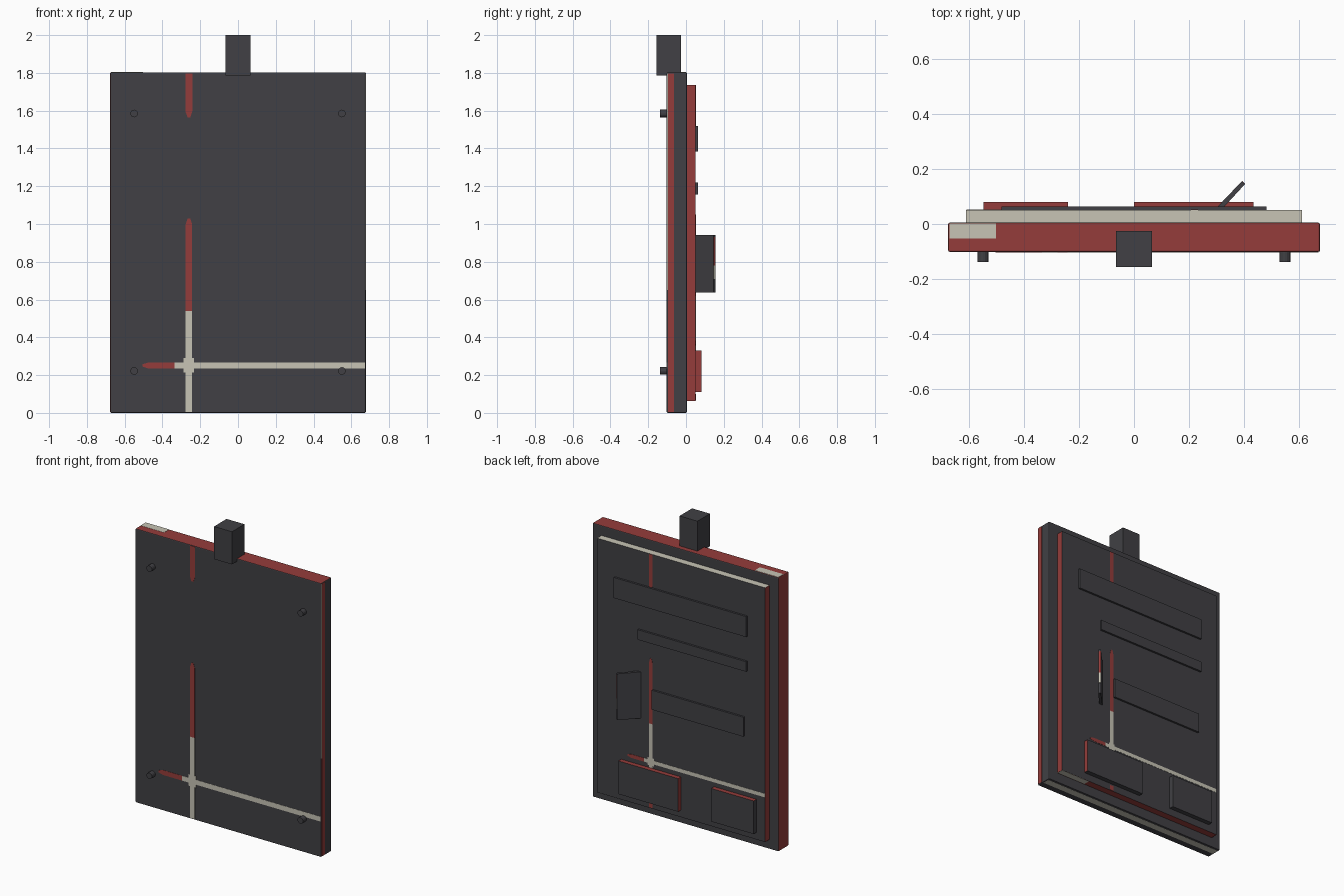
import bpy, bmesh, math
from mathutils import Vector

if "Cube" in bpy.data.objects:
    bpy.data.objects.remove(bpy.data.objects["Cube"])


def material(name, rgb):
    m = bpy.data.materials.new(name)
    m.diffuse_color = (*rgb, 1)
    m.use_nodes = True
    m.node_tree.nodes["Principled BSDF"].inputs["Base Color"].default_value = m.diffuse_color
    return m


DARK, RED, PALE = 0, 1, 2
MATS = [material("charcoal", (0.052, 0.051, 0.058)),
        material("worn_red", (0.30, 0.046, 0.043)),
        material("pale_grey", (0.57, 0.55, 0.46))]


def finish(name, bm, rule, bevel=0.0):
    """Turn a bmesh into an object, colouring faces by a rule on their normal."""
    bmesh.ops.recalc_face_normals(bm, faces=bm.faces)
    bm.normal_update()
    for f in bm.faces:
        f.material_index = rule(f.normal) if callable(rule) else rule
    me = bpy.data.meshes.new(name)
    bm.to_mesh(me)
    bm.free()
    ob = bpy.data.objects.new(name, me)
    bpy.context.collection.objects.link(ob)
    for m in MATS:
        me.materials.append(m)
    if bevel:
        mod = ob.modifiers.new("edge", 'BEVEL')
        mod.width, mod.segments = bevel, 2
    return ob


def box(name, x, y, z, rule=DARK, bevel=0.0):
    bm = bmesh.new()
    bmesh.ops.create_cube(bm, size=1)
    for v in bm.verts:
        v.co = Vector([a[0] + (a[1] - a[0]) * (c + 0.5) for a, c in zip((x, y, z), v.co)])
    return finish(name, bm, rule, bevel)


def prism(name, pts, axis, lo, hi, rule=DARK):
    """Extrude a 2D outline: axis 'y' uses (x, z) points, axis 'z' uses (x, y)."""
    place = (lambda p, t: (p[0], t, p[1])) if axis == 'y' else (lambda p, t: (p[0], p[1], t))
    bm = bmesh.new()
    f = bm.faces.new([bm.verts.new(place(p, lo)) for p in pts])
    r = bmesh.ops.extrude_face_region(bm, geom=[f])
    d = Vector(place((0, 0), hi - lo))
    bmesh.ops.translate(bm, vec=d, verts=[v for v in r['geom'] if isinstance(v, bmesh.types.BMVert)])
    return finish(name, bm, rule)


def sides(top, bottom, right, left):
    def rule(n):
        if n.z > 0.7:
            return top
        if n.z < -0.7:
            return bottom
        if n.x > 0.7:
            return right
        return left if n.x < -0.7 else DARK
    return rule


# main slab and raised back panel
box("main_slab", (-0.677, 0.677), (-0.102, 0.005), (0, 1.803), sides(RED, DARK, DARK, RED), 0.006)
box("back_panel", (-0.612, 0.612), (0, 0.051), (0.064, 1.737), sides(PALE, RED, RED, RED))

# top block
box("top_block", (-0.065, 0.065), (-0.156, -0.026), (1.785, 2.0))

# round pegs on the front
for sx in (-0.55, 0.55):
    for z in (0.222, 1.585):
        pts = [(sx + 0.02 * math.cos(a * math.pi / 8), z + 0.02 * math.sin(a * math.pi / 8))
               for a in range(16)]
        prism("front_peg", pts, 'y', -0.138, -0.09)

# flat bars on the back
for x0, x1, z0, z1 in ((-0.482, 0.482, 1.383, 1.518),
                       (-0.482, 0.31, 1.155, 1.221),
                       (-0.462, 0.205, 0.722, 0.850)):
    box("back_bar", (x0, x1), (0.045, 0.064), (z0, z1))

# two low boxes on the back
box("large_back_box", (0, 0.436), (0.045, 0.081), (0.111, 0.329), sides(RED, DARK, RED, RED))
box("small_back_box", (-0.549, -0.24), (0.045, 0.081), (0.111, 0.329), sides(RED, DARK, DARK, DARK))

# slanted flap on the back, with a worn outer edge
flap = [(0.294, 0.046), (0.308, 0.034), (0.402, 0.144), (0.391, 0.155)]
flap = [(0.292, 0.05), (0.306, 0.038), (0.404, 0.145), (0.393, 0.156)]
prism("back_flap", flap, 'z', 0.637, 0.942)


def edge_plate(name, z0, z1, mat):
    e = 0.0012
    a, b = Vector(flap[2]), Vector(flap[3])
    out = Vector((e, e))
    prism(name, [a, a + out, b + out, b], 'z', z0, z1, mat)


edge_plate("flap_edge_red", 0.78, 0.93, RED)
edge_plate("flap_edge_pale", 0.71, 0.78, PALE)


# painted stripes: thin plates, with an optional taper at one end
def stripe(a, b, c, w, mat, y, vertical=True, taper=0, lift=0.0015):
    """Run from a to b around centre line c; taper -1 at a, +1 at b, 2 at neither."""
    h, t = w / 2, 0.03 if b > a else -0.03
    pts = [(a, -h), (b - t, -h), (b, -h * 0.4), (b, h * 0.4), (b - t, h), (a, h)] if taper else \
        [(a, -h), (b, -h), (b, h), (a, h)]
    pts = [(c + q, p) if vertical else (p, c + q) for p, q in pts]
    prism("painted_stripe", pts, 'y', y - lift, y + lift, mat)


F, B = -0.102, 0.051
# front stripes
stripe(0.005, 0.54, -0.26, 0.034, PALE, F)
stripe(0.54, 1.03, -0.26, 0.034, RED, F, taper=1)
stripe(1.798, 1.565, -0.26, 0.036, RED, F, taper=1)
stripe(-0.335, 0.673, 0.251, 0.032, PALE, F, False, lift=0.0013)
stripe(-0.335, -0.505, 0.251, 0.032, RED, F, False, 1)
stripe(0.215, 0.29, -0.26, 0.056, PALE, F, lift=0.001)
# back stripes
stripe(0.33, 0.62, 0.22, 0.026, PALE, B)
stripe(0.62, 1.05, 0.22, 0.026, RED, B, taper=1)
stripe(1.735, 1.50, 0.22, 0.026, RED, B, taper=1)
stripe(0.066, 0.10, 0.22, 0.026, RED, B)
stripe(0.27, -0.611, 0.37, 0.024, PALE, B, False, lift=0.0013)
stripe(0.27, 0.39, 0.37, 0.024, RED, B, False, 1)
stripe(0.345, 0.395, 0.22, 0.045, PALE, B, lift=0.001)

# painted patches on the slab edges
box("right_side_red_band", (0.675, 0.678), (-0.096, -0.064), (0.006, 1.797), RED)
box("right_side_pale_line", (0.675, 0.678), (-0.1, -0.095), (0.65, 1.797), PALE)
box("top_pale_patch", (-0.673, -0.502), (-0.052, 0.001), (1.801, 1.804), PALE)
box("bottom_pale_band", (-0.67, 0.67), (-0.055, -0.01), (0.0, 0.001), PALE).location.z = -0.0005
box("panel_bottom_pale_patch", (0.40, 0.611), (0.008, 0.05), (0.063, 0.066), PALE)
